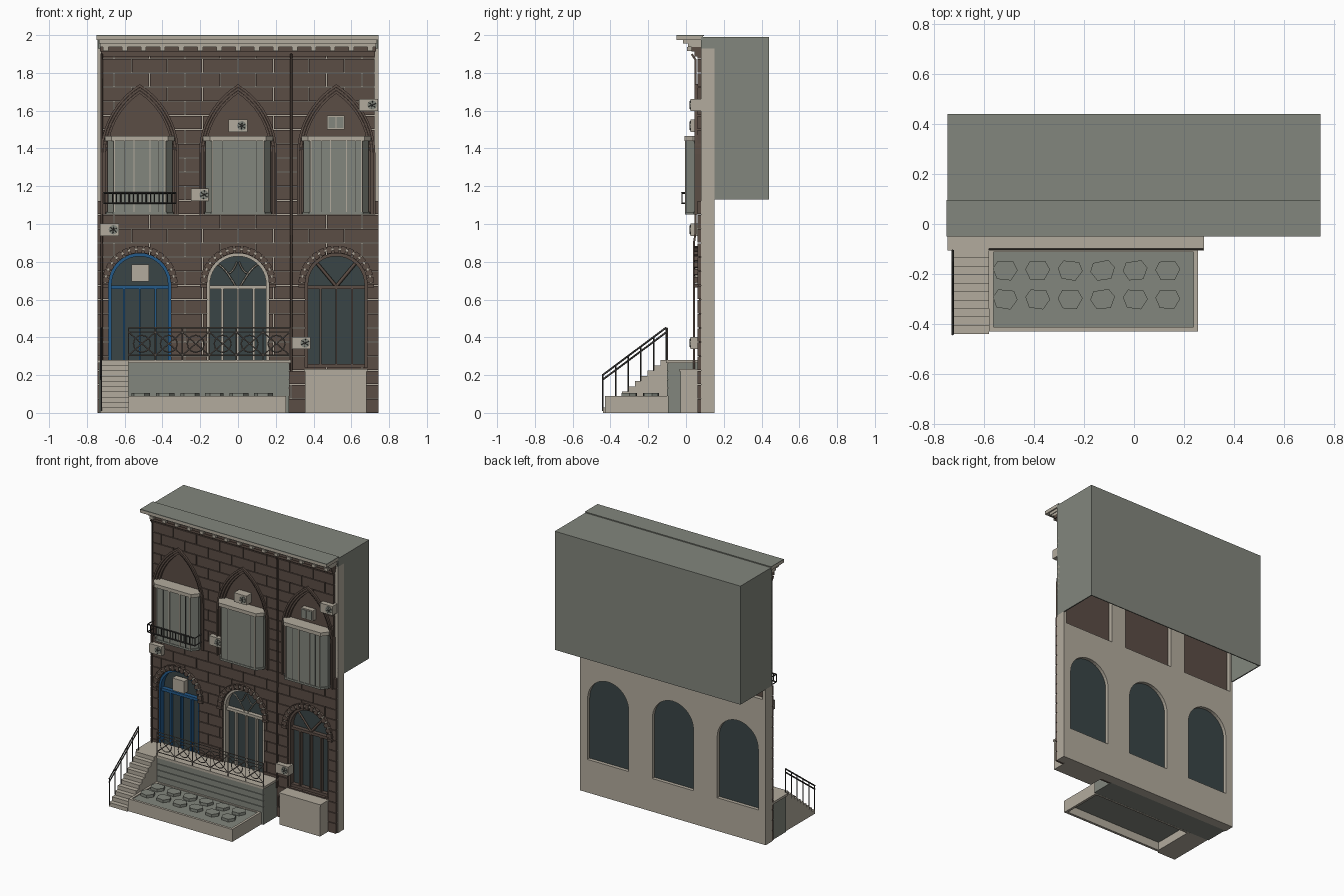
import bpy, bmesh, math, random
from mathutils import Vector

random.seed(4)
if "Cube" in bpy.data.objects:
    bpy.data.objects.remove(bpy.data.objects["Cube"])


def material(name, rgb):
    m = bpy.data.materials.new(name)
    m.use_nodes = True
    m.diffuse_color = (*rgb, 1)
    m.node_tree.nodes["Principled BSDF"].inputs["Base Color"].default_value = (*rgb, 1)
    return m


BEIGE = material("beige stone", (0.45, 0.41, 0.34))
GREY = material("grey green", (0.225, 0.24, 0.205))
BROWN = material("brown brick", (0.105, 0.074, 0.059))
GLASS = material("dark glass", (0.042, 0.06, 0.062))
BLUE = material("blue paint", (0.017, 0.1, 0.25))
METAL = material("dark metal", (0.05, 0.048, 0.045))
RAIL = material("weathered metal", (0.2, 0.17, 0.145))


def finish(name, bm, mat):
    bmesh.ops.recalc_face_normals(bm, faces=bm.faces)
    me = bpy.data.meshes.new(name)
    bm.to_mesh(me)
    bm.free()
    me.materials.append(mat)
    ob = bpy.data.objects.new(name, me)
    bpy.context.collection.objects.link(ob)
    return ob


def prisms(name, polys, a0, a1, mat, axis="y"):
    """Extrude flat outlines along y (outline in x, z) or along z (outline in x, y)."""
    bm = bmesh.new()
    for poly in polys:
        ends = []
        for a in (a0, a1):
            ends.append([bm.verts.new((u, a, v) if axis == "y" else (u, v, a)) for u, v in poly])
            bm.faces.new(ends[-1])
        for i in range(len(poly)):
            j = (i + 1) % len(poly)
            bm.faces.new((ends[0][i], ends[0][j], ends[1][j], ends[1][i]))
    return finish(name, bm, mat)


def boxes(name, dims, mat):
    """Boxes given as x0, x1, y0, y1, z0, z1."""
    bm = bmesh.new()
    for x0, x1, y0, y1, z0, z1 in dims:
        vs = bmesh.ops.create_cube(bm, size=1)["verts"]
        for v in vs:
            v.co = Vector((x0 + (x1 - x0) * (v.co.x + .5), y0 + (y1 - y0) * (v.co.y + .5),
                           z0 + (z1 - z0) * (v.co.z + .5)))
    return finish(name, bm, mat)


def bars(name, paths, radius, mat, sides=0):
    """Thin rods along paths, turned into a mesh."""
    cu = bpy.data.curves.new(name, "CURVE")
    cu.dimensions = "3D"
    cu.bevel_depth, cu.bevel_resolution, cu.use_fill_caps = radius, sides, True
    for path in paths:
        sp = cu.splines.new("POLY")
        sp.points.add(len(path) - 1)
        for p, co in zip(sp.points, path):
            p.co = (*co, 1)
    tmp = bpy.data.objects.new(name + "_path", cu)
    me = bpy.data.meshes.new_from_object(tmp)
    bpy.data.objects.remove(tmp)
    me.materials.clear()
    me.materials.append(mat)
    ob = bpy.data.objects.new(name, me)
    bpy.context.collection.objects.link(ob)


def arch(cx, half, z0, spring, rise, n=10):
    """Arch outline; pointed when the rise is greater than the half width."""
    r = (half * half + rise * rise) / (2 * half)
    top = math.asin(min(1, rise / r))
    side = [(half - r + r * math.cos(top * i / n), spring + r * math.sin(top * i / n)) for i in range(n + 1)]
    return ([(cx + half, z0)] + [(cx + x, z) for x, z in side]
            + [(cx - x, z) for x, z in side[-2::-1]] + [(cx - half, z0)])


def band(outer, inner):
    return outer + inner[::-1]


BAYS = (-.52, 0, .52)
LOW = (.165, .24, .68, .165)
HIGH = (.2, 1.05, 1.37, .36)

# Wall with arched openings, faced with running-bond bricks
cutter = prisms("opening_cutter", [arch(c, *s) for c in BAYS for s in (LOW, HIGH)], -.2, .4, BROWN)
cutter.hide_render = True
cutter.hide_viewport = True
wall = boxes("rear_wall", [(-.745, .745, .08, .15, 0, 1.93)], BEIGE)
L, H, G = .1875, .075, .0022
bricks = []
for row in range(26):
    edge = .745 if row < 15 else .725
    for k in range(-5, 6):
        x0 = (k + .5 * (row % 2)) * L
        a, b = max(x0, -edge), min(x0 + L, edge)
        if b - a > .01:
            bricks.append((a + G, b - G, .06, .082, row * H + G, min((row + 1) * H, 1.91) - G))
brick = boxes("brick_facing", bricks, BROWN)
for ob in (wall, brick):
    mod = ob.modifiers.new("openings", "BOOLEAN")
    mod.object, mod.solver = cutter, "EXACT"

# Rear upper volume, open underneath
bm = bmesh.new()
for v in bmesh.ops.create_cube(bm, size=1)["verts"]:
    v.co = Vector((v.co.x * 1.49, .26 + v.co.y * .36, 1.56 + v.co.z * .86))
bm.normal_update()
bmesh.ops.delete(bm, geom=[f for f in bm.faces if f.normal.z < -.5 or f.normal.y < -.5], context="FACES")
shell = finish("rear_volume", bm, GREY)
for f in shell.data.polygons:
    if f.normal.dot(f.center - Vector((0, .26, 1.5))) < 0:
        f.flip()
mod = shell.modifiers.new("thickness", "SOLIDIFY")
mod.thickness = .01

# Stepped cornice
boxes("cornice", [(-.75, .745, -.05, .09, 1.975, 1.996), (-.735, .735, -.015, .09, 1.955, 1.975),
                  (-.73, .73, .01, .09, 1.938, 1.955)], BEIGE)
boxes("cornice_cap", [(-.75, .745, -.05, .095, 1.994, 2)], GREY)
boxes("cornice_base", [(-.73, .73, .03, .08, 1.912, 1.938), (-.725, .725, .045, .08, 1.888, 1.912)], BROWN)
boxes("modillions", [(-.7 + .1 * i - .014, -.7 + .1 * i + .014, .005, .05, 1.917, 1.938) for i in range(15)], BEIGE)

# Lower arched windows and doors
prisms("lower_glass", [arch(c, *LOW) for c in BAYS], .11, .125, GLASS)
for c, mat, name in zip(BAYS, (BLUE, BEIGE, BROWN), ("left", "middle", "right")):
    prisms(name + "_door_frame", [band(arch(c, .165, .24, .68, .165), arch(c, .149, .24, .68, .149))], .07, .111, mat)
    boxes(name + "_door_bars", [(c - .15, c + .15, .08, .111, .655, .675), (c - .15, c + .15, .08, .111, .24, .26)]
          + [(c + x - w, c + x + w, .085, .111, .25, .66) for x, w in ((-.083, .006), (0, .004), (.083, .006))], mat)

ZF = .67
fan = [[(.52, .095, ZF), (.52 + s * .1, .095, ZF + .12)] for s in (-1, 1)]
bars("right_door_fan", fan, .009, BROWN)
tracery = [[(s * (.012 + .1 * t / 6), .095, ZF + .12 * math.sin(t / 6 * 1.4)) for t in range(7)] for s in (-1, 1)]
tracery += [[(s * (.05 - .045 * t / 4), .095, ZF + .07 + .06 * (t / 4) ** 2) for t in range(5)] for s in (-1, 1)]
bars("middle_door_tracery", tracery, .005, BEIGE)
boxes("door_panel", [(-.565, -.47, .055, .1, .695, .785)], BEIGE)


# Voussoirs over a pale joint ring
def wedge(c, a, b, r0, r1):
    return [(c + r * math.cos(t), .685 + r * math.sin(t)) for r, t in ((r0, a), (r1, a), (r1, b), (r0, b))]


N = 15
step = math.pi / N
prisms("voussoirs", [wedge(c, i * step + .03, (i + 1) * step - .03, .163, .2) for c in BAYS for i in range(N)],
       .042, .075, BROWN)
prisms("voussoir_joints", [wedge(c, i * step, (i + 1) * step, .176, .19) for c in BAYS for i in range(N)],
       .048, .07, BEIGE)
boxes("arch_springers", [(c + s * .183 - .018, c + s * .183 + .018, .042, .07, .665, .683)
                         for c in BAYS for s in (-1, 1)], BROWN)

# Upper pointed arches with ribs and infill
prisms("upper_infill", [arch(c, *HIGH) for c in BAYS], .085, .12, BROWN)
for i, (o, y) in enumerate(((0, .045), (.013, .055), (.026, .068))):
    prisms("pointed_rib_%d" % (i + 1), [band(arch(c, .207 - o, 1.05, 1.37, .37 - o * 1.3),
           arch(c, .195 - o, 1.05, 1.37, .354 - o * 1.3)) for c in BAYS], y, .09, BROWN)


# Projecting bay windows
def bay(c, h, d):
    return [(c - h, .09), (c - h, .045 - d), (c - h + .035, -d), (c + h - .035, -d), (c + h, .045 - d), (c + h, .09)]


prisms("bay_bodies", [bay(c, .172, 0) for c in BAYS], 1.055, 1.45, GREY, "z")
prisms("bay_caps", [bay(c, .184, .008) for c in BAYS], 1.44, 1.465, BEIGE, "z")
prisms("bay_sills", [bay(c, .178, .004) for c in BAYS], 1.05, 1.064, GREY, "z")
boxes("bay_mullions", [(c + x - .003, c + x + .003, -.005, .002, 1.064, 1.44)
                       for c in BAYS for x in ((-.135, .135) if c == 0 else (-.135, -.03, .055, .135))], BEIGE)
boxes("bay_seams", [(c + x - .0015, c + x + .0015, -.003, .002, 1.064, 1.44)
                    for c in BAYS for x in (-.08, .1)], METAL)

# Small balcony guard on the left bay
guard = [(-.71, .05), (-.71, -.022), (-.33, -.022), (-.33, .05)]
bars("balcony_rails", [[(x, y, z) for x, y in guard] for z in (1.11, 1.165)], .005, METAL)
bars("balcony_balusters", [[(-.71 + .0224 * i, -.022, 1.11), (-.71 + .0224 * i, -.022, 1.165)]
                           for i in range(18)], .003, METAL)

# Air conditioners and the small vent window
UNITS = ((0, 1.52), (.69, 1.63), (-.2, 1.155), (-.68, .97), (.335, .37))
boxes("cooler_cases", [(x - .05, x + .05, .025, .085, z - .033, z + .033) for x, z in UNITS], BEIGE)


def disc(x, z, r, n=12):
    return [(x + r * math.cos(math.tau * i / n), z + r * math.sin(math.tau * i / n)) for i in range(n)]


prisms("cooler_fans", [disc(x + .02, z, .025) for x, z in UNITS], .021, .026, GREY)
bars("cooler_grilles", [[(x + .02 - .022 * math.cos(a), .02, z - .022 * math.sin(a)),
                         (x + .02 + .022 * math.cos(a), .02, z + .022 * math.sin(a))]
                        for x, z in UNITS for a in (.4, 1.45, 2.5)], .0018, METAL)
boxes("vent_frame", [(.472, .565, .05, .09, 1.5, 1.575)], BEIGE)
boxes("vent_panes", [(x, x + .036, .046, .052, 1.508, 1.567) for x in (.479, .522)], GREY)

# Drain pipes
bars("drain_pipes", [[(x, .03, 1.9), (x, .05, 1.87), (x, .05, .95), (x, .042, .9), (x, .042, .22)]
                     for x in (-.722, .282)], .006, BROWN, 1)

# Terrace, slatted front and entrance block
boxes("terrace_body", [(-.735, .27, -.095, .08, 0, .265)], GREY)
boxes("terrace_slab", [(-.745, .28, -.105, .08, .263, .28)], BEIGE)
boxes("terrace_slats", [(-.58, .272, -.101, -.09, .09 + .044 * i, .13 + .044 * i) for i in range(4)], GREY)
boxes("entrance_block", [(.355, .68, -.03, .08, 0, .225)], BEIGE)
boxes("entrance_slab", [(.35, .685, -.034, .08, .218, .232)], BEIGE)

# Stairs as one stepped profile
RUN, RISE = .0338, .028
stairs = boxes("stairs", [(-.728, -.58, -.44 + RUN * i, -.44 + RUN * (i + 1) if i < 9 else -.095, 0, RISE * (i + 1))
                          for i in range(10)], BEIGE)

# Stair handrail on the outer side
posts = [-.44 + .067 * i for i in range(6)]
slope = .25 / .335
bars("stair_rails", [[(-.725, -.442, .2 - d), (-.725, -.105, .2 - d + .337 * slope)] for d in (0, .025)], .005, METAL)
bars("stair_posts", [[(-.725, y, max(0, (y + .44) * slope + .01)), (-.725, y, .2 + (y + .44) * slope)]
                     for y in posts], .004, METAL)

# Terrace railing with crossed panels and rings
X0, W, Y = -.58, .1425, -.1
lines = [[(X0, Y, z), (.275, Y, z)] for z in (.45, .428, .305)]
for i in range(7):
    lines.append([(X0 + W * i, Y, .28), (X0 + W * i, Y, .45)])
for i in range(6):
    a, b, m = X0 + W * i, X0 + W * (i + 1), X0 + W * (i + .5)
    lines += [[(a, Y, .305), (b, Y, .428)], [(a, Y, .428), (b, Y, .305)]]
    lines.append([(x, Y, z) for x, z in disc(m, .366, .045, 12) + [(m + .045, .366)]])
bars("terrace_railing", lines, .0035, RAIL)

# Planter with stepping stones
P = (-.58, .255, -.43, -.1)
boxes("planter_walls", [(P[0], P[1], P[2], P[2] + .018, 0, .09), (P[0], P[1], P[3] - .012, P[3] + .004, 0, .09),
                        (P[0], P[0] + .018, P[2], P[3], 0, .09), (P[1] - .018, P[1], P[2], P[3], 0, .09)], BEIGE)
boxes("planter_bed", [(P[0] + .01, P[1] - .01, P[2] + .01, P[3] - .005, .06, .084)], GREY)
stones = []
for i in range(6):
    for y in (-.185, -.3):
        cx, turn = -.515 + .13 * i, random.uniform(-.2, .2)
        stones.append([(cx + .05 * math.cos(turn + a), y + .046 * math.sin(turn + a))
                       for a in (.1, .95, 2.3, 3.1, 4.1, 5.3)])
prisms("stepping_stones", stones, .08, .104, GREY, "z")
